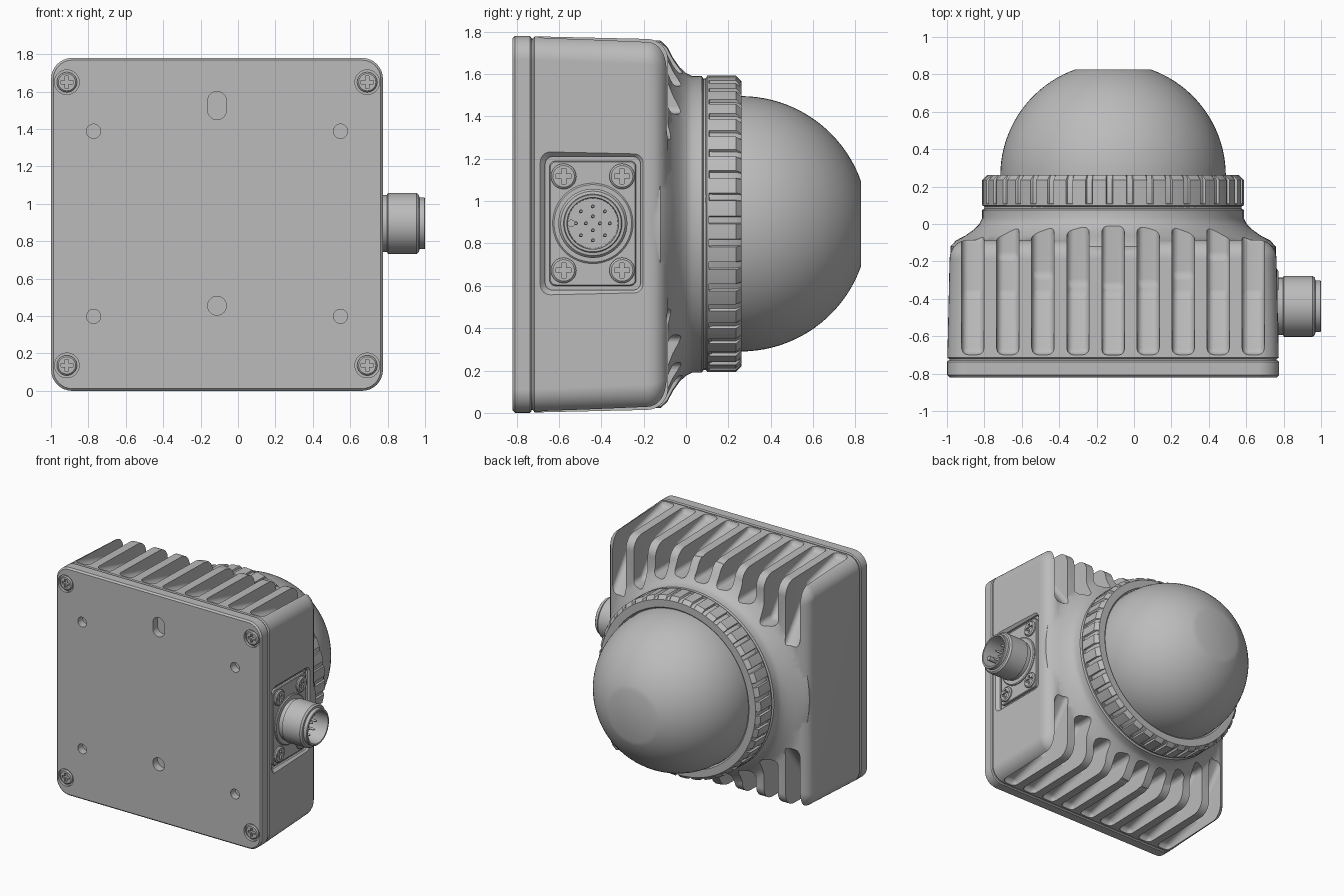
import bpy, bmesh
from math import pi, sin, cos, sqrt, radians
from mathutils import Vector

if "Cube" in bpy.data.objects:
    bpy.data.objects.remove(bpy.data.objects["Cube"])

grey = bpy.data.materials.new("satin grey")
grey.use_nodes = True
grey.diffuse_color = (0.5, 0.5, 0.5, 1)
grey.node_tree.nodes["Principled BSDF"].inputs["Base Color"].default_value = (0.5, 0.5, 0.5, 1)

CX, CZ = -0.112, 0.89            # housing centre
FRONT, BACK, SIDE = (0, -1, 0), (0, 1, 0), (1, 0, 0)


# ---------- helpers ----------
def circle(r, n=64):
    return [(r * cos(2 * pi * i / n), r * sin(2 * pi * i / n)) for i in range(n)]


def rounded(hw, hh, r, n=8):
    pts = []
    for k, (sx, sy) in enumerate([(1, 1), (-1, 1), (-1, -1), (1, -1)]):
        for i in range(n + 1):
            a = (k + i / n) * pi / 2
            pts.append((sx * (hw - r) + r * cos(a), sy * (hh - r) + r * sin(a)))
    return pts


def plus(a, b):
    pts = []
    for k in range(4):
        c, s = round(cos(k * pi / 2)), round(sin(k * pi / 2))
        pts += [(c * x - s * y, s * x + c * y) for x, y in [(a, -b), (a, b), (b, b)]]
    return pts


def finish(name, bm):
    bmesh.ops.recalc_face_normals(bm, faces=bm.faces)
    mesh = bpy.data.meshes.new(name)
    bm.to_mesh(mesh)
    bm.free()
    mesh.materials.append(grey)
    ob = bpy.data.objects.new(name, mesh)
    bpy.context.collection.objects.link(ob)
    return ob


def loft(name, sections, axis, at, bm=None):
    """Skin (outline, height) sections along an axis, closed at both ends."""
    own = bm is None
    bm = bm or bmesh.new()
    rot = Vector(axis).to_track_quat('Z', 'Y')
    rings = [[bm.verts.new(rot @ Vector((u, v, h)) + Vector(at)) for u, v in pts]
             for pts, h in sections]
    for a, b in zip(rings, rings[1:]):
        for i in range(len(a)):
            j = (i + 1) % len(a)
            bm.faces.new((a[i], a[j], b[j], b[i]))
    bm.faces.new(rings[0])
    bm.faces.new(rings[-1])
    return finish(name, bm) if own else None


def lathe(name, profile, axis, at, n=64):
    return loft(name, [(circle(r, n), h) for r, h in profile], axis, at)


def combine(ob, tool, op='DIFFERENCE'):
    mod = ob.modifiers.new("combine", 'BOOLEAN')
    mod.operation, mod.object, mod.solver = op, tool, 'EXACT'
    tool.hide_render = True
    bpy.context.view_layer.update()
    ev = ob.evaluated_get(bpy.context.evaluated_depsgraph_get())
    mesh = bpy.data.meshes.new_from_object(ev)
    ob.modifiers.clear()
    ob.data = mesh
    bpy.data.objects.remove(tool)


def screw(name, axis, at, r):
    head = lathe(name, [(r, -0.01), (r, 0.008), (r * 0.85, 0.016)], axis, at, 32)
    combine(head, loft("cross_cutter", [(plus(r * 0.6, r * 0.17), 0.002),
                                        (plus(r * 0.6, r * 0.17), 0.1)], axis, at))


# ---------- finned housing ----------
sections = [(rounded(0.875, 0.877, 0.1), -0.74), (rounded(0.875, 0.877, 0.1), -0.722),
            (rounded(0.886, 0.888, 0.11), -0.715)]
for i in range(9):
    a = i / 8 * pi / 2
    d = 0.1 * (1 - cos(a))
    sections.append((rounded(0.874 - d, 0.876 - d, 0.12 - d * 0.5), -0.185 + 0.1 * sin(a)))
housing = loft("housing", sections, BACK, (CX, 0, CZ))

# flared collar that carries the ring
flare = lathe("flare", [(0.87, -0.3), (0.87, -0.12), (0.84, -0.088), (0.79, -0.062), (0.745, -0.03),
                        (0.715, 0.0), (0.7, 0.03), (0.7, 0.075), (0.688, 0.082), (0.688, 0.12)],
              BACK, (CX, 0, CZ), 96)
combine(housing, flare, 'UNION')

# cooling slots, top and bottom
bm = bmesh.new()
for i in range(-4, 5):
    dx = i * 0.1875
    inner = max(0, abs(dx) - 0.06)
    end = max(0.39, sqrt(0.725 ** 2 - inner ** 2))
    shape = [(-0.7, 1), (-0.7, 0.855), (-0.37, 0.77),
             (-0.37 + (0.77 - end) * 0.76, end), (0.2, end), (0.2, 1)]
    for s in (1, -1):
        part = bmesh.new()
        loft("", [([(y, s * h) for y, h in shape], -0.06),
                  ([(y, s * h) for y, h in shape], 0.06)], SIDE, (CX + dx, 0, CZ), part)
        bmesh.ops.recalc_face_normals(part, faces=part.faces)
        bmesh.ops.bevel(part, geom=part.edges[:], offset=0.035, segments=3,
                        profile=0.5, affect='EDGES', clamp_overlap=True)
        tmp = bpy.data.meshes.new("slot")
        part.to_mesh(tmp)
        part.free()
        bm.from_mesh(tmp)
        bpy.data.meshes.remove(tmp)
combine(housing, finish("slot_cutters", bm))

# pocket for the connector
PY, PZ = -0.44, 0.895
combine(housing, loft("pocket_cutter", [(rounded(0.225, 0.315, 0.035), 0.735),
                                        (rounded(0.225, 0.315, 0.035), 0.75),
                                        (rounded(0.25, 0.34, 0.05), 0.775),
                                        (rounded(0.25, 0.34, 0.05), 0.9)], SIDE, (0, PY, PZ)))

# ---------- mounting plate ----------
plate = loft("mounting_plate", [(rounded(0.88, 0.882, 0.105), 0.73), (rounded(0.887, 0.89, 0.112), 0.737),
                                (rounded(0.887, 0.89, 0.112), 0.808),
                                (rounded(0.875, 0.878, 0.1), 0.82)], FRONT, (CX, 0, CZ))
bm = bmesh.new()
corners = [(sx, sz) for sx in (-1, 1) for sz in (-1, 1)]
for sx, sz in corners:
    for r, dx, dz, deep in ((0.066, 0.803, 0.757, 0.8), (0.038, 0.66, 0.495, 0.76)):
        loft("", [(circle(r, 32), deep), (circle(r, 32), 0.9)],
             FRONT, (CX + sx * dx, 0, CZ + 0.003 + sz * dz), bm)
for z, hh in ((0.455, 0.05), (1.525, 0.075)):
    loft("", [(rounded(0.05, hh, 0.0495), 0.76), (rounded(0.05, hh, 0.0495), 0.9)],
         FRONT, (CX, 0, z), bm)
combine(plate, finish("hole_cutters", bm))
for sx, sz in corners:
    screw("plate_screw", FRONT, (CX + sx * 0.803, -0.802, CZ + 0.003 + sz * 0.757), 0.054)

# ---------- grip ring ----------
teeth = 40


def grip(r, cut):
    pts = []
    for i in range(teeth):
        for f, low in ((0, 0), (0.22, 0), (0.44, 0), (0.66, 0), (0.7, 1), (0.96, 1)):
            a = 2 * pi * (i + f) / teeth
            pts.append(((r - low * cut) * cos(a), (r - low * cut) * sin(a)))
    return pts


loft("grip_ring", [(grip(0.685, 0), 0.092), (grip(0.7, 0), 0.1), (grip(0.7, 0), 0.108),
                   (grip(0.7, 0.014), 0.11), (grip(0.7, 0.014), 0.235),
                   (grip(0.672, 0), 0.262), (grip(0.615, 0), 0.262), (grip(0.605, 0), 0.25)],
     BACK, (CX, 0, CZ + 0.003))

# ---------- dome with flat tip ----------
R, Y0 = 0.603, 0.258
tip = 1.235
profile = [(R, 0.2)] + [(R * cos(tip * i / 20), Y0 + R * sin(tip * i / 20)) for i in range(21)]
lathe("dome", profile, BACK, (CX, 0, CZ + 0.003), 72)

# ---------- side connector ----------
loft("connector_plate", [(rounded(0.205, 0.295, 0.03), 0.72), (rounded(0.205, 0.295, 0.03), 0.75),
                         (rounded(0.2, 0.29, 0.025), 0.755)], SIDE, (0, PY, PZ))
lathe("connector_flange", [(0.19, 0.74), (0.19, 0.762), (0.183, 0.768)], SIDE, (0, PY, PZ))
lathe("connector_barrel", [(0.153, 0.75), (0.153, 0.796), (0.163, 0.802), (0.163, 0.955), (0.152, 0.968),
                           (0.138, 0.97), (0.138, 0.996), (0.134, 1), (0.122, 1), (0.118, 0.85)],
      SIDE, (0, PY, PZ))
lathe("connector_key", [(0.018, 0.84), (0.018, 0.96)], SIDE, (0, PY - 0.102, PZ), 16)
for count, r in ((8, 0.08), (4, 0.033)):
    for y, z in circle(r, count):
        lathe("connector_pin", [(0.009, 0.84), (0.009, 0.92), (0.005, 0.93)],
              SIDE, (0, PY + y, PZ + z), 12)
for sy, sz in corners:
    screw("connector_screw", SIDE, (0.756, PY + sy * 0.138, PZ + sz * 0.222), 0.06)

# ---------- shading ----------
bpy.ops.object.select_all(action='DESELECT')
for ob in bpy.context.scene.objects:
    if ob.type == 'MESH' and grey.name in ob.data.materials:
        ob.select_set(True)
        bpy.context.view_layer.objects.active = ob
bpy.ops.object.shade_smooth_by_angle(angle=radians(32))
for name in ("housing", "mounting_plate"):
    mod = bpy.data.objects[name].modifiers.new("even_normals", 'WEIGHTED_NORMAL')
    mod.keep_sharp = True
